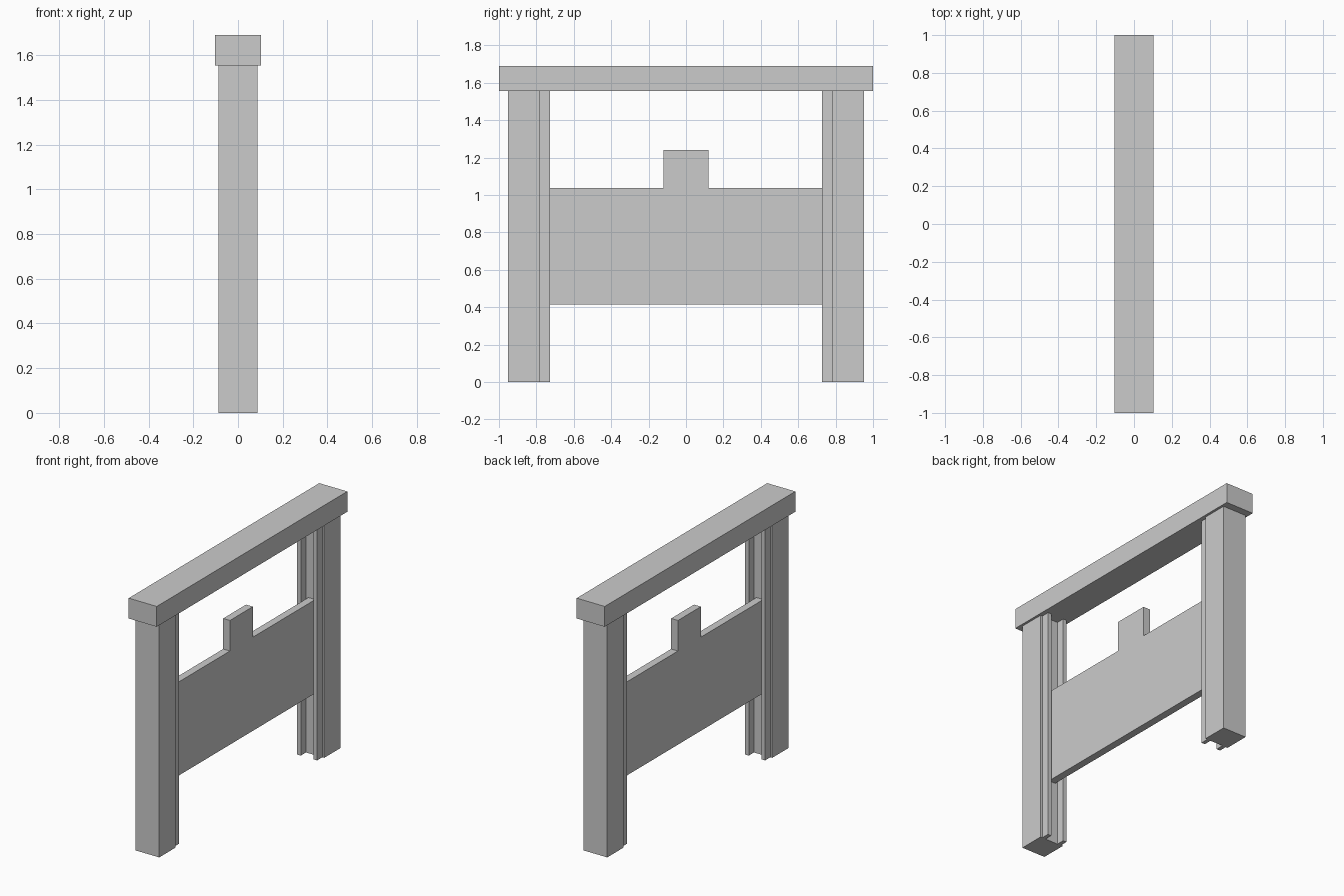
import bpy, bmesh

if "Cube" in bpy.data.objects:
    bpy.data.objects.remove(bpy.data.objects["Cube"])


def extrude_profile(name, points, offset):
    """Make a closed solid by sweeping a flat outline along offset."""
    bm = bmesh.new()
    face = bm.faces.new([bm.verts.new(p) for p in points])
    swept = bmesh.ops.extrude_face_region(bm, geom=[face])["geom"]
    verts = [g for g in swept if isinstance(g, bmesh.types.BMVert)]
    bmesh.ops.translate(bm, verts=verts, vec=offset)
    bmesh.ops.recalc_face_normals(bm, faces=bm.faces)
    mesh = bpy.data.meshes.new(name)
    bm.to_mesh(mesh)
    bm.free()
    obj = bpy.data.objects.new(name, mesh)
    bpy.context.collection.objects.link(obj)
    return obj


# Posts: square column with two guide rails forming a slot on the inner side
BEAM_Z = 1.555
W, OUT, IN = 0.087, 0.073, 0.047
half = [(W, 0.951), (W, 0.78), (OUT, 0.78), (OUT, 0.726), (IN, 0.726), (IN, 0.78)]
outline = half + [(-x, y) for x, y in reversed(half)]
for name, side in (("left_post", -1), ("right_post", 1)):
    extrude_profile(name, [(x, side * y, 0) for x, y in outline], (0, 0, BEAM_Z))

# Sliding gate panel with a raised lifting tab
half = [(0.775, 0.415), (0.775, 1.037), (0.12, 1.037), (0.12, 1.24)]
outline = half + [(-y, z) for y, z in reversed(half)]
extrude_profile("gate_panel", [(-0.025, y, z) for y, z in outline], (0.05, 0, 0))

# Top beam resting on the posts
B = 0.103
extrude_profile("top_beam", [(-B, -1, BEAM_Z), (B, -1, BEAM_Z), (B, 1, BEAM_Z), (-B, 1, BEAM_Z)],
                (0, 0, 0.135))
